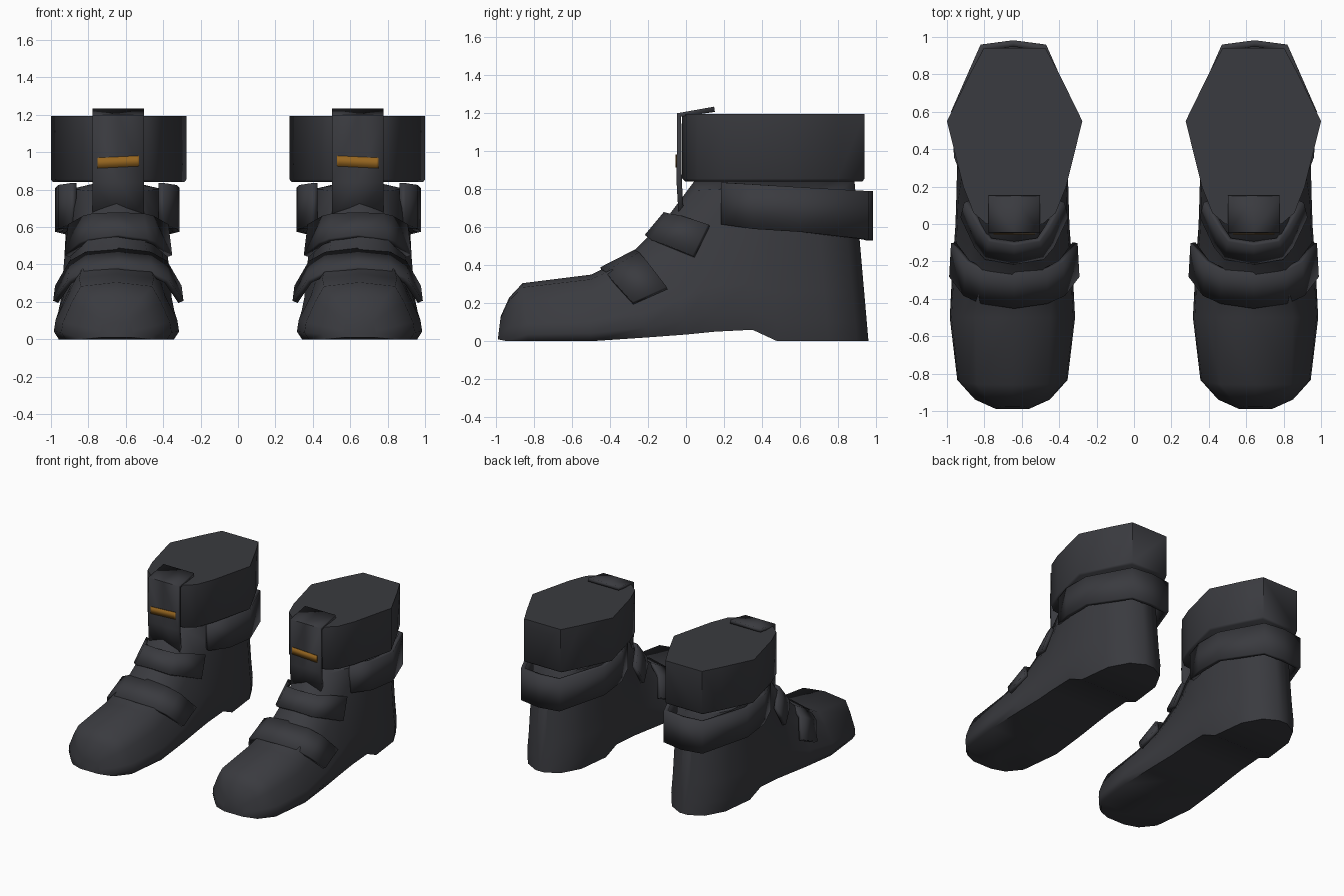
import bpy, bmesh, math

if "Cube" in bpy.data.objects:
    bpy.data.objects.remove(bpy.data.objects["Cube"])

CX = 0.64  # centre line of one boot; the other is mirrored


def material(name, rgb):
    m = bpy.data.materials.new(name)
    m.diffuse_color = (*rgb, 1)
    m.use_nodes = True
    m.node_tree.nodes["Principled BSDF"].inputs["Base Color"].default_value = m.diffuse_color
    return m


LEATHER = material("charcoal leather", (0.042, 0.043, 0.050))
ORANGE = material("orange tab", (0.30, 0.13, 0.014))


def grid_object(name, rows, closed=False, caps=False, mat=LEATHER, cx=CX,
                thick=0.0, angle=35):
    """Skin rows of points into a mesh, mirrored across x = 0."""
    bm = bmesh.new()
    vs = [[bm.verts.new((x + cx, y, z)) for x, y, z in r] for r in rows]
    n = len(rows[0])
    for a, b in zip(vs, vs[1:]):
        for i in range(n if closed else n - 1):
            j = (i + 1) % n
            bm.faces.new((a[i], a[j], b[j], b[i]))
    if caps:
        bm.faces.new(vs[0][::-1])
        bm.faces.new(vs[-1])
    bmesh.ops.recalc_face_normals(bm, faces=bm.faces[:])
    me = bpy.data.meshes.new(name)
    bm.to_mesh(me)
    bm.free()
    me.materials.append(mat)
    ob = bpy.data.objects.new(name, me)
    bpy.context.collection.objects.link(ob)
    bpy.context.view_layer.objects.active = ob
    ob.select_set(True)
    bpy.ops.object.shade_smooth_by_angle(angle=math.radians(angle))
    ob.select_set(False)
    if thick:
        s = ob.modifiers.new("thickness", "SOLIDIFY")
        s.thickness, s.offset = thick, 0
    origin = bpy.data.objects.get("mirror_centre")
    if origin is None:
        origin = bpy.data.objects.new("mirror_centre", None)
        origin.hide_render = True
        bpy.context.collection.objects.link(origin)
    mm = ob.modifiers.new("pair", "MIRROR")
    mm.mirror_object = origin
    mm.use_mirror_merge = False
    return ob


def both(half):
    """Half profile from the centre outwards -> full profile across."""
    return [(-x, y, z) for x, y, z in half[:0:-1]] + list(half)


# Foot and shaft: bottom y, bottom z, top y, top z, low half width, top half width
stations = [
    (-.99, .01, -.975, .13, .09, .06),
    (-.94, 0, -.93, .23, .20, .13),
    (-.83, 0, -.86, .305, .295, .19),
    (-.50, 0, -.50, .35, .335, .20),
    (-.20, .02, -.30, .45, .32, .17),
    (0, .035, -.10, .65, .305, .14),
    (.15, .05, .05, .85, .30, .14),
    (.35, .06, .28, .86, .295, .24),
    (.48, 0, .45, .86, .285, .26),
    (.75, 0, .68, .86, .25, .23),
    (.90, 0, .82, .86, .16, .15),
    (.96, 0, .885, .86, .04, .04),
]
rings = []
for yb, zb, yt, zt, wl, wt in stations:
    side = [(.92 * wl, 0), (wl, .12), (wl * .97, .3),
            (.45 * wl + .55 * wt, .66), (wt, .93)]
    pts = [(0, 0)] + side + [(0, 1)] + [(-w, t) for w, t in side[::-1]]
    rings.append([(w, yb + (yt - yb) * t, zb + (zt - zb) * t) for w, t in pts])
grid_object("boot_body", rings, closed=True, caps=True, cx=.65, angle=60)

# Padded cuff around the top
half = [(0, -.02), (.15, 0), (.22, .06), (.275, .2), (.362, .55),
        (.24, .80), (.165, .94)]
outline = half + [(-x, y) for x, y in half[:0:-1]]
grid_object("padded_cuff",
            [[(x * k, .5 + (y - .5) * k, z) for x, y in outline]
             for k, z in ((.97, .84), (1, .855), (1, 1.195))],
            closed=True, caps=True, cx=.638, angle=60)

# Ankle strap wrapping the heel, open at the front
ankle = [(0, .965, .79, .53), (.165, .945, .79, .535), (.315, .60, .81, .575),
         (.30, .36, .825, .59), (.235, .19, .835, .615)]
grid_object("ankle_strap", [both([(x, y, t) for x, y, t, b in ankle]),
                            both([(x, y, b) for x, y, t, b in ankle])],
            cx=.645, thick=.035)

# Two straps over the instep: front edge and back edge
grid_object("lower_strap", [
    both([(0, -.445, .375), (.17, -.42, .355), (.26, -.38, .31), (.335, -.28, .20)]),
    both([(0, -.25, .475), (.17, -.24, .455), (.25, -.20, .41), (.325, -.10, .28)])],
    thick=.03)
grid_object("upper_strap", [
    both([(0, -.205, .55), (.15, -.18, .53), (.20, -.12, .51), (.275, .04, .445)]),
    both([(0, -.105, .67), (.13, -.085, .665), (.175, -.02, .655), (.255, .12, .61)])],
    thick=.03)

# Pull tab folding over the front of the cuff
tab = [(-.025, .66), (-.036, .84), (-.036, 1.19), (.15, 1.22)]
grid_object("pull_tab", [[(x, y, z) for x in (-.137, 0, .137)] for y, z in tab],
            thick=.028)

# Orange mark on the pull tab
grid_object("tab_mark", [
    [(x, -.053, .948 - .05 * x + d) for x in (-.112, -.1, .1, .112)]
    for d in (-.028, .028)], mat=ORANGE, thick=.006)
